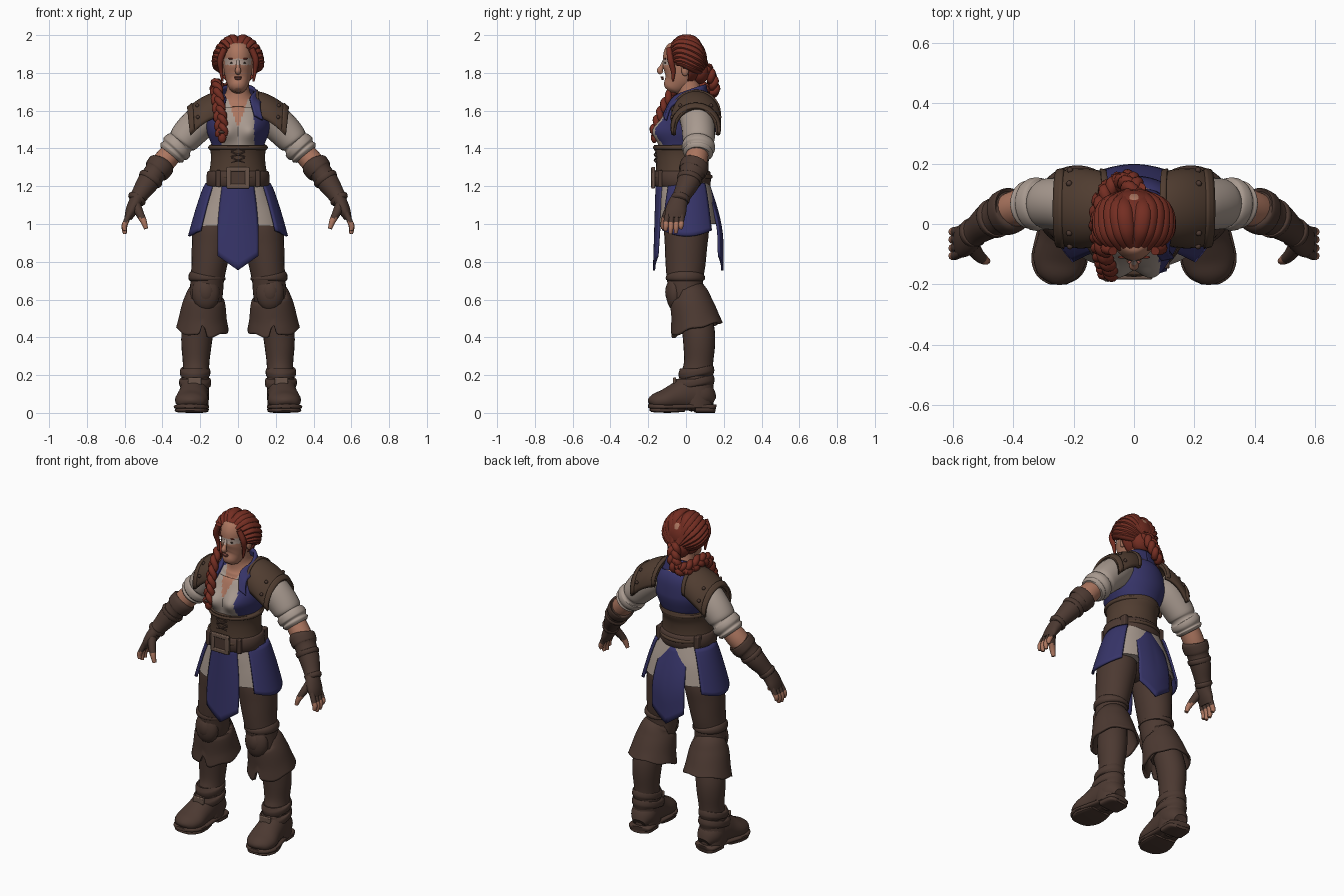
import bpy, bmesh, math
from mathutils import Vector, Matrix

V = Vector
COLS = dict(
    hair=(0.175, 0.027, 0.016), skin=(0.41, 0.18, 0.115), linen=(0.39, 0.32, 0.275),
    blue=(0.038, 0.035, 0.142), brown_leather=(0.072, 0.041, 0.031),
    tan_leather=(0.080, 0.046, 0.030), metal=(0.14, 0.088, 0.065),
    lips=(0.27, 0.085, 0.065), face_paint=(0.45, 0.34, 0.29), dark=(0.04, 0.022, 0.017))
MATS = {}
for k, c in COLS.items():
    MATS[k] = bpy.data.materials.new(k)
    MATS[k].diffuse_color = (*c, 1)


def finish(name, bm, mats, mirror=False, thick=0, colour=None):
    mats = [mats] if isinstance(mats, str) else mats
    bmesh.ops.recalc_face_normals(bm, faces=bm.faces)
    if colour:
        for f in bm.faces:
            f.material_index = mats.index(colour(f.calc_center_median()))
    me = bpy.data.meshes.new(name)
    bm.to_mesh(me)
    bm.free()
    for m in mats:
        me.materials.append(MATS[m])
    ob = bpy.data.objects.new(name, me)
    bpy.context.collection.objects.link(ob)
    if thick:
        s = ob.modifiers.new("thickness", 'SOLIDIFY')
        s.thickness, s.offset = thick, 0
    if mirror:
        ob.modifiers.new("mirror", 'MIRROR')
    return ob


def spline(pts, steps):
    out = []
    for i in range(len(pts) - 1):
        a, b, c, d = (pts[max(0, min(len(pts) - 1, i + k))] for k in (-1, 0, 1, 2))
        for s in range(steps):
            t = s / steps
            out.append([0.5 * (2*q + (r-p)*t + (2*p-5*q+4*r-w)*t*t + (3*q-p-3*r+w)*t**3)
                        for p, q, r, w in zip(a, b, c, d)])
    return out + [list(pts[-1])]


def tube(name, pts, mats, up=(0, 1, 0), n=24, steps=4, caps=True, power=1.0, warp=None, **kw):
    """Skin through rings (x, y, z, half width, half depth)."""
    bm, rings, P = bmesh.new(), [], spline(pts, steps)
    sp = lambda v: math.copysign(abs(v) ** power, v)
    for i, p in enumerate(P):
        t = (V(P[min(i+1, len(P)-1)][:3]) - V(P[max(i-1, 0)][:3])).normalized()
        r = V(up).cross(t).normalized()
        w = t.cross(r)
        ring = []
        for k in range(n):
            a = 2 * math.pi * k / n
            co = V(p[:3]) + r * p[3] * sp(math.cos(a)) + w * p[4] * sp(math.sin(a))
            ring.append(bm.verts.new(warp(co) if warp else co))
        rings.append(ring)
    for A, B in zip(rings, rings[1:]):
        for k in range(n):
            bm.faces.new((A[k], A[(k+1) % n], B[(k+1) % n], B[k]))
    if caps:
        bm.faces.new(rings[0][::-1])
        bm.faces.new(rings[-1])
    return finish(name, bm, mats, **kw)


def stack(name, rows, mats, **kw):
    """Upright body from rows (z, x, y, half width, half depth)."""
    return tube(name, [(x, y, z, a, b) for z, x, y, a, b in rows], mats, **kw)


def sheet(name, fn, mats, nu=16, nv=12, thick=0.012, **kw):
    bm = bmesh.new()
    g = [[bm.verts.new(fn(i / nu, j / nv)) for j in range(nv + 1)] for i in range(nu + 1)]
    for i in range(nu):
        for j in range(nv):
            bm.faces.new((g[i][j], g[i+1][j], g[i+1][j+1], g[i][j+1]))
    return finish(name, bm, mats, thick=thick, **kw)


def blobs(name, items, mat, **kw):
    """Ellipsoids given as (centre, radii)."""
    bm = bmesh.new()
    for c, s in items:
        bmesh.ops.create_uvsphere(bm, u_segments=16, v_segments=10, radius=1,
                                  matrix=Matrix.Translation(c) @ Matrix.Diagonal((*s, 1)))
    return finish(name, bm, mat, **kw)


def boxes(name, items, mat, bevel=0.005, **kw):
    bm = bmesh.new()
    for c, s in items:
        bmesh.ops.create_cube(bm, size=2, matrix=Matrix.Translation(c) @ Matrix.Diagonal((*s, 1)))
    b = finish(name, bm, mat, **kw).modifiers.new("bevel", 'BEVEL')
    b.width, b.segments = bevel, 2


# Torso: neck skin, shirt front, vest
def bust(co):
    if co.y < 0.02:
        co.y -= 0.055 * math.exp(-((abs(co.x) - 0.07) / 0.065) ** 2 - ((co.z - 1.49) / 0.06) ** 2)
    return co


def torso_colour(c):
    if c.z > 1.665 or (c.y < 0 and c.z > 1.5 and abs(c.x) < (c.z - 1.505) * 0.34):
        return 'skin'
    if c.y < -0.02 and abs(c.x) < 0.085:
        return 'linen'
    return 'blue'


stack("torso", [(1.2, 0, -.02, .155, .125), (1.3, 0, -.02, .138, .12), (1.4, 0, -.012, .135, .13),
                (1.48, 0, .005, .162, .142), (1.55, 0, .022, .175, .142), (1.61, 0, .035, .155, .122),
                (1.65, 0, .03, .108, .094), (1.69, 0, .02, .068, .068), (1.74, 0, .01, .057, .06),
                (1.8, 0, .0, .056, .06)],
      ['skin', 'linen', 'blue'], n=128, steps=9, warp=bust, colour=torso_colour)

# Standing collar running into lapels
inner = spline([(0, .1, 1.738), (.06, .08, 1.732), (.088, .01, 1.705), (.064, -.068, 1.665),
                (.088, -.118, 1.575)], 6)
outer = spline([(0, .118, 1.65), (.085, .095, 1.65), (.122, .01, 1.65), (.115, -.078, 1.625),
                (.13, -.108, 1.55)], 6)
sheet("collar", lambda u, v: V(inner[round(u * 24)]).lerp(V(outer[round(u * 24)]), v), 'blue',
      nu=24, nv=5, thick=.016, mirror=True)

# Corset, laces, belt and buckle
stack("corset", [(1.24, 0, -.02, .162, .142), (1.3, 0, -.02, .148, .138), (1.36, 0, -.018, .143, .142),
                 (1.41, 0, -.015, .15, .156), (1.42, 0, -.015, .144, .148)], 'tan_leather', n=48)
for z in (1.25, 1.405):
    stack("corset_trim", [(z - .012, 0, -.017, .15, .145), (z - .006, 0, -.017, .157, .157),
                          (z + .006, 0, -.017, .157, .157), (z + .012, 0, -.017, .15, .145)],
          'tan_leather', n=48)
for i in range(3):
    z = 1.325 + i * .03
    for s in (-1, 1):
        tube("corset_lace", [(-.035*s, -.156, z, .005, .005), (0, -.166, z + .012, .005, .005),
                             (.035*s, -.156, z + .025, .005, .005)], 'brown_leather', up=(0, 0, 1), n=6)
stack("belt", [(1.2, 0, -.02, .155, .135), (1.205, 0, -.02, .168, .15), (1.275, 0, -.02, .164, .15),
               (1.28, 0, -.02, .15, .135)], 'brown_leather', n=48, steps=2)
boxes("belt_buckle", [((s * .049, -.174, 1.245), (.012, .01, .055)) for s in (-1, 1)] +
      [((0, -.174, 1.245 + s * .045), (.06, .01, .012)) for s in (-1, 1)], 'metal')
boxes("belt_buckle_plate", [((0, -.168, 1.245), (.045, .008, .042))], 'brown_leather')
boxes("belt_loops", [((.105, -.136, 1.24), (.013, .012, .045)), ((.13, .07, 1.24), (.014, .02, .045))],
      'brown_leather', mirror=True)

# Underskirt and skirt panels
stack("underskirt", [(1.22, 0, -.01, .152, .13), (1.15, 0, -.003, .182, .142), (1.08, 0, .004, .212, .15),
                     (.995, 0, .008, .236, .158)], 'linen', n=64, power=.86)


def side_panel(u, v):
    a = math.radians(-40 + 80 * u)
    f = v ** .8
    return V(((.166 + .093 * f) * math.cos(a), .005 + (.145 + .055 * f) * math.sin(a),
              1.215 - .25 * v - .03 * v * math.sin(math.pi * u)))


def long_panel(side):
    def fn(u, v):
        x = 2 * u - 1
        w = .08 + .028 * math.sin(v * 2.0)
        y = -.155 - .014 * v if side < 0 else .118 + .075 * math.sin(min(1, v * 1.25) * 1.7)
        return V((x * w, y - side * .03 * x * x * (1 - .4 * v), 1.215 - .385 * v - v * .075 * (1 - abs(x))))
    return fn


sheet("skirt_side_panel", side_panel, 'blue', mirror=True)
sheet("skirt_front_panel", long_panel(-1), 'blue')
sheet("skirt_back_panel", long_panel(1), 'blue')

# Legs
blobs("hips", [((0, .01, 1.05), (.16, .11, .11))], 'brown_leather')
stack("trouser_leg", [(1.08, .105, .005, .09, .1), (.98, .126, .003, .11, .118), (.88, .14, .0, .105, .112),
                      (.78, .153, -.003, .094, .105), (.7, .163, -.005, .088, .095),
                      (.62, .17, .005, .088, .088), (.5, .19, .04, .078, .08)], 'brown_leather', mirror=True)
blobs("knee_guard", [((.17, -.058, .635), (.074, .048, .095)), ((.17, -.072, .64), (.05, .038, .065))],
      'brown_leather', mirror=True)
stack("knee_strap", [(.7, .165, -.003, .086, .092), (.706, .165, -.003, .097, .103),
                     (.724, .164, -.003, .097, .103), (.73, .163, -.003, .086, .092)],
      'brown_leather', mirror=True)


# Turned down boot cuff with a slit in front
def cuff_hem(co):
    if co.z < .52:
        a = math.atan2(co.x - .185, -(co.y - .055))
        f = (.52 - co.z) / .08
        co.z += f * (.055 * math.exp(-(a / .11) ** 2) - .016 * math.cos(a) + .006 * math.sin(a * 6))
    return co


stack("boot_cuff", [(.618, .172, .012, .078, .08), (.612, .176, .02, .094, .096), (.57, .18, .03, .108, .107),
                    (.5, .186, .048, .12, .12), (.444, .189, .058, .132, .132)],
      'brown_leather', n=64, caps=False, thick=.014, warp=cuff_hem, mirror=True)

# Boots
stack("boot_shaft", [(.56, .19, .045, .08, .08), (.44, .213, .065, .084, .086), (.36, .22, .07, .08, .084),
                     (.26, .222, .066, .07, .077), (.18, .225, .056, .072, .088),
                     (.1, .23, .055, .076, .09), (.03, .23, .055, .074, .09)], 'brown_leather', mirror=True)
tube("boot_foot", [(.222, .144, .06, .04, .03), (.226, .1, .085, .072, .075), (.232, .03, .105, .076, .1),
                   (.238, -.04, .088, .08, .078), (.246, -.11, .068, .088, .058), (.251, -.16, .06, .074, .045),
                   (.253, -.185, .055, .048, .03), (.254, -.195, .05, .015, .012)],
     'brown_leather', up=(0, 0, 1), mirror=True)
tube("boot_sole", [(.222, .155, .03, .035, .014), (.224, .135, .032, .07, .014), (.23, .04, .034, .074, .014),
                   (.242, -.07, .032, .09, .014), (.249, -.13, .032, .092, .014), (.253, -.175, .034, .07, .014),
                   (.254, -.2, .036, .03, .01)], 'brown_leather', up=(0, 0, 1), power=.6, mirror=True)
tube("boot_heel", [(.222, .15, .018, .04, .018), (.224, .13, .018, .068, .018), (.228, .06, .018, .072, .018),
                   (.229, .045, .018, .068, .014)], 'brown_leather', up=(0, 0, 1), power=.6, mirror=True)
tube("boot_tread", [(.237, -.01, .014, .07, .008), (.242, -.07, .014, .086, .013), (.249, -.13, .014, .086, .013),
                    (.253, -.175, .016, .06, .012), (.254, -.19, .02, .03, .008)], 'brown_leather',
     up=(0, 0, 1), power=.6, mirror=True)
for y0, z, a, b in ((.045, .16, .083, .106), (.055, .215, .079, .094)):
    tube("boot_strap", [(.227, y0 + .005, z - .02, a - .015, b - .015), (.227, y0 + .004, z - .015, a, b),
                        (.227, y0 - .004, z + .015, a, b), (.227, y0 - .005, z + .02, a - .015, b - .015)],
         'brown_leather', mirror=True)
boxes("boot_buckle", [((.228, -.06, .168), (.036, .008, .02))], 'metal', mirror=True)

# Arms
tube("sleeve", [(.13, .045, 1.575, .075, .085), (.19, .06, 1.545, .09, .09), (.245, .066, 1.495, .089, .088),
                (.29, .067, 1.445, .081, .084), (.302, .067, 1.43, .07, .074), (.312, .066, 1.42, .082, .086),
                (.33, .066, 1.4, .085, .088), (.342, .065, 1.387, .074, .076), (.35, .064, 1.378, .078, .08),
                (.36, .063, 1.366, .066, .066)], 'linen', mirror=True)
tube("forearm", [(.33, .066, 1.4, .056, .056), (.4, .048, 1.32, .06, .06), (.48, .01, 1.22, .045, .045)],
     'skin', mirror=True)
tube("bracer", [(.4, .05, 1.322, .06, .062), (.405, .047, 1.315, .073, .076), (.432, .035, 1.28, .07, .075),
                (.44, .031, 1.27, .06, .065), (.48, .01, 1.215, .058, .06), (.52, -.02, 1.155, .046, .048),
                (.54, -.035, 1.125, .042, .048)], 'brown_leather', mirror=True)
for x, y, z, r in ((.455, .023, 1.25, .067), (.527, -.025, 1.145, .05)):
    tube("bracer_strap", [(x, y, z, r - .01, r - .008), (x + .004, y - .002, z - .006, r, r),
                          (x + .013, y - .008, z - .02, r - .002, r - .002),
                          (x + .017, y - .01, z - .026, r - .012, r - .01)], 'brown_leather', mirror=True)

# Hands with fingerless gloves
tube("glove_palm", [(.53, -.028, 1.14, .036, .045), (.547, -.045, 1.105, .036, .052),
                    (.567, -.055, 1.065, .03, .056), (.582, -.058, 1.03, .02, .05)],
     'brown_leather', mirror=True)
glove = lambda lim: lambda c: 'brown_leather' if c.z > lim else 'skin'
for y, z in ((-.1, .965), (-.074, .948), (-.046, .952), (-.02, .975)):
    tube("finger", [(.572, y * .9 - .004, 1.06, .016, .016), (.592, y - .004, 1.015, .015, .015),
                    (.602, y - .006, (z + 1.01) / 2, .014, .014), (.598, y - .008, z, .01, .01)],
         ['skin', 'brown_leather'], n=10, mirror=True, colour=glove(1.012))
tube("thumb", [(.54, -.07, 1.1, .026, .026), (.52, -.1, 1.055, .022, .022), (.5, -.117, 1.015, .017, .017),
               (.487, -.123, .975, .011, .011)], ['skin', 'brown_leather'], n=10, mirror=True,
     colour=glove(1.03))


# Shoulder guards
def guard(grow, u0, u1, reach):
    def fn(u, v):
        t = u0 + (u1 - u0) * u
        a = math.radians(-reach + 2 * reach * v)
        r = .112 + grow + .012 * math.sin(t * 3)
        return V((.085 + .175 * t + .02 * (1 - math.cos(a)) * (.5 - t), .052 + r * math.sin(a),
                  1.695 + grow - .085 * t ** 1.8 - (.115 + .01 * t) * (1 - math.cos(a))))
    return fn


sheet("shoulder_guard", guard(0, 0, 1, 97), 'tan_leather', nv=20, thick=.018, mirror=True)
for a, b in ((0, .12), (.88, 1.03)):
    sheet("shoulder_guard_rim", guard(.01, a, b, 98), 'tan_leather', nu=3, nv=20, thick=.014, mirror=True)
blobs("shoulder_rivets", [(guard(.01, 0, 1, 97)(.75, v), (.01, .01, .01)) for v in (.12, .3, .7, .88)],
      'brown_leather', mirror=True)

# Head and face
stack("head", [(1.708, 0, -.094, .022, .02), (1.722, 0, -.083, .042, .044), (1.75, 0, -.055, .058, .072),
               (1.79, 0, -.03, .07, .104), (1.84, 0, -.012, .078, .112), (1.9, 0, -.005, .081, .113),
               (1.95, 0, 0, .065, .09), (1.97, 0, 0, .03, .04)], ['skin', 'face_paint'], n=64, steps=8,
      colour=lambda c: 'face_paint' if c.y < -.06 and 1.842 < c.z < 1.876 else 'skin')
tube("nose", [(0, -.116, 1.865, .008, .008), (0, -.13, 1.83, .011, .012), (0, -.138, 1.812, .016, .017),
              (0, -.128, 1.798, .012, .012)], ['skin', 'face_paint'], n=14,
     colour=lambda c: 'face_paint' if c.z > 1.845 else 'skin')
blobs("lips", [((0, -.127, 1.777), (.022, .008, .005)), ((0, -.124, 1.768), (.018, .008, .005))], 'lips')
blobs("eyes", [((.032, -.11, 1.853), (.011, .005, .004))], 'dark', mirror=True)
blobs("eyebrows", [((.034, -.11, 1.875), (.02, .005, .004))], 'hair', mirror=True)
blobs("ears", [((.08, -.005, 1.815), (.012, .02, .032))], 'skin', mirror=True)

# Hair cap opened around the face
HC, HR = V((0, 0, 1.866)), V((.112, .106, .121))
bm = bmesh.new()
bmesh.ops.create_uvsphere(bm, u_segments=40, v_segments=28, radius=1)
bmesh.ops.delete(bm, context='FACES', geom=[
    f for f in bm.faces for d in [f.calc_center_median()]
    if (d.y < -.15 and d.z < .5) or (d.y < .1 and d.z < -.3)])
for v in bm.verts:
    v.co = HC + v.co * HR
finish("hair_cap", bm, 'hair', thick=.012)
blobs("nape_hair", [((0, .07, 1.81), (.072, .055, .07))], 'hair')

# Swept locks running from the hairline to the nape
for s in (-1, 1):
    for k in range(8):
        way = [V((s*(.08 + .14*k), -.8 + .03*k, .78 - .14*k)), V((s*(.22 + .14*k), -.2, 1 - .165*k)),
               V((s*(.25 + .11*k), .45, .75 - .17*k)), V((s*.14, .95, -.15 - .07*k))]
        pts = [(*(HC + w.normalized() * HR), r, r * .7) for w, r in zip(way, (.013, .028, .028, .02))]
        tube("hair_lock", pts, 'hair', up=(.1, .2, 1), n=10, steps=5)
    tube("temple_lock", [(s*.07, -.09, 1.93, .016, .014), (s*.094, -.082, 1.87, .017, .018),
                         (s*.09, -.068, 1.81, .011, .013), (s*.082, -.07, 1.755, .005, .005)], 'hair', n=10)

# Braid of three woven strands from the nape over one shoulder to the chest
path = [V(p) for p in spline([(0, .11, 1.83), (-.015, .14, 1.765), (-.045, .145, 1.71), (-.095, .105, 1.71),
                              (-.118, .03, 1.735), (-.114, -.05, 1.71), (-.104, -.105, 1.63),
                              (-.092, -.142, 1.55), (-.085, -.168, 1.475)], 6)]
for j in range(3):
    pts = []
    for i, p in enumerate(path):
        t = (path[min(i + 1, len(path) - 1)] - path[max(i - 1, 0)]).normalized()
        side = V((p.x, p.y, .03)).cross(t).normalized()
        out, ph = t.cross(side), i * .62 + j * 2.094
        r = .021 - .004 * i / len(path)
        pts.append((*(p + side * .021 * math.sin(ph) + out * .011 * math.sin(2 * ph)), r, r))
    tube("braid_strand", pts, 'hair', up=(.35, .2, .05), n=10, steps=2)
blobs("braid_tie", [((-.086, -.168, 1.487), (.025, .024, .01))], 'brown_leather')
blobs("braid_tail", [((-.084, -.168, 1.458), (.022, .018, .03))], 'hair')

for o in bpy.context.scene.objects:
    o.select_set(True)
    bpy.context.view_layer.objects.active = o
bpy.ops.object.shade_smooth_by_angle(angle=math.radians(45))
